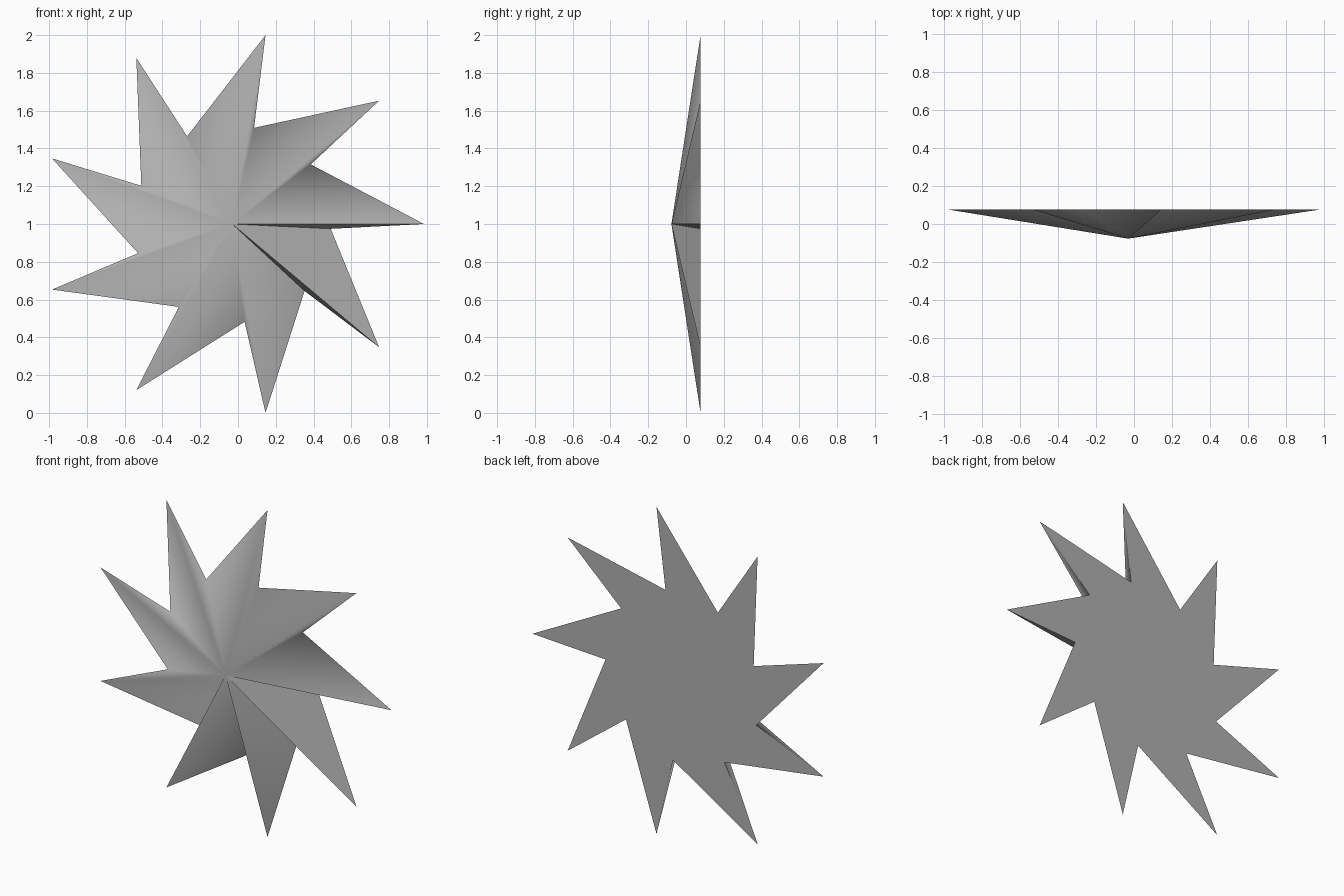
import bpy, bmesh
from math import cos, sin, radians

if "Cube" in bpy.data.objects:
    bpy.data.objects.remove(bpy.data.objects["Cube"])

POINTS = 9
R_TIP, R_NOTCH = 1.0154, 0.522
SKEW = -2.8                 # notch angle relative to its tip, in degrees
CX, CZ = -0.0306, 1.0
DEPTH = 0.077


def polar(bm, r, deg):
    a = radians(deg)
    return bm.verts.new((CX + r * cos(a), DEPTH, CZ + r * sin(a)))


bm = bmesh.new()
apex = bm.verts.new((CX, -DEPTH, CZ))

# swept star outline: a notch tucked close under every tip
outline = []
for i in range(POINTS):
    a = 360 * i / POINTS
    outline += [polar(bm, R_NOTCH, a + SKEW), polar(bm, R_TIP, a)]

# flat back and faceted front rising to the apex
back = bm.faces.new(outline)
for i, v in enumerate(outline):
    bm.faces.new((apex, v, outline[(i + 1) % len(outline)]))
bmesh.ops.recalc_face_normals(bm, faces=bm.faces)

# soft front folds, crisp rim, two crisp blades at the lower right
for f in bm.faces:
    f.smooth = True
for e in back.edges:
    e.smooth = False
for i in (0, POINTS - 1):
    for v in outline[2 * i:2 * i + 2]:
        bm.edges.get((apex, v)).smooth = False

mesh = bpy.data.meshes.new("pinwheel_star")
bm.to_mesh(mesh)
bm.free()
star = bpy.data.objects.new("pinwheel_star", mesh)
bpy.context.collection.objects.link(star)

# darker grey
grey = bpy.data.materials.new("dark_grey")
grey.diffuse_color = (0.44, 0.44, 0.44, 1)
grey.use_nodes = True
grey.node_tree.nodes["Principled BSDF"].inputs["Base Color"].default_value = grey.diffuse_color
mesh.materials.append(grey)
